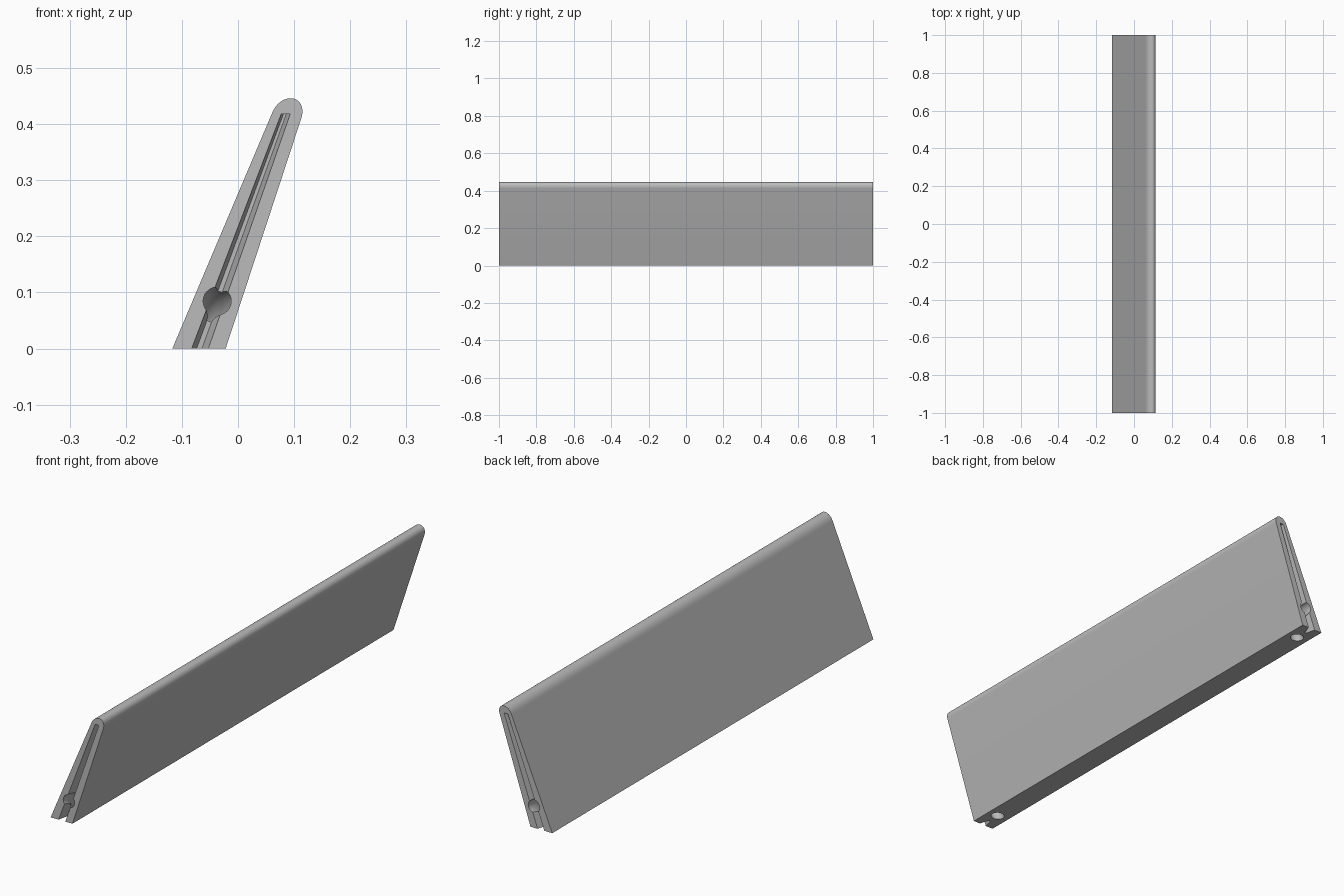
import bpy, bmesh, math
from mathutils import Vector
from mathutils.geometry import interpolate_bezier

cube = bpy.data.objects.get("Cube")
if cube:
    bpy.data.objects.remove(cube, do_unlink=True)

grey = bpy.data.materials.new("mid_grey")
grey.use_nodes = True
grey.diffuse_color = (0.5, 0.5, 0.5, 1)
grey.node_tree.nodes["Principled BSDF"].inputs["Base Color"].default_value = grey.diffuse_color


def loft(name, near, far):
    """Solid between two matching outlines of 3D points."""
    bm = bmesh.new()
    a = [bm.verts.new(p) for p in near]
    b = [bm.verts.new(p) for p in far]
    n = len(a)
    bm.faces.new(a)
    bm.faces.new(b[::-1])
    for i in range(n):
        bm.faces.new((a[i], b[i], b[(i + 1) % n], a[(i + 1) % n]))
    bmesh.ops.recalc_face_normals(bm, faces=bm.faces)
    mesh = bpy.data.meshes.new(name)
    bm.to_mesh(mesh)
    bm.free()
    mesh.materials.append(grey)
    obj = bpy.data.objects.new(name, mesh)
    bpy.context.collection.objects.link(obj)
    return obj


def outline(points, y):
    return [Vector((x, y, z)) for x, z in points]


# Leaning panel with a rounded top edge
cap = []
for seg in (((0.060, 0.418), (0.067, 0.436), (0.080, 0.446), (0.094, 0.446)),
            ((0.094, 0.446), (0.110, 0.446), (0.119, 0.430), (0.113, 0.411))):
    pts = [Vector((x, z, 0)) for x, z in seg]
    cap += [(p.x, p.y) for p in interpolate_bezier(*pts, 13)][:12]
profile = [(-0.117, 0)] + cap + [(0.113, 0.411), (-0.022, 0)]
panel = loft("leaning_panel", outline(profile, -1), outline(profile, 1))


def cut(cutter):
    cutter.hide_render = True
    mod = panel.modifiers.new(cutter.name, "BOOLEAN")
    mod.operation = "DIFFERENCE"
    mod.solver = "EXACT"
    mod.object = cutter
    bpy.context.view_layer.objects.active = panel
    bpy.ops.object.modifier_apply(modifier=mod.name)
    bpy.data.objects.remove(cutter, do_unlink=True)


# Tapered groove and curved cord passage at each end
slope = 0.365
mouth = [(-0.083, 0), (0.077, 0.418), (0.093, 0.418), (-0.052, 0)]
floor = [(-0.074, 0), (0.081, 0.418), (0.086, 0.418), (-0.064, 0)]


def extend(quad):
    """Carry the groove a little below the base."""
    (ax, az), b, c, (dx, dz) = quad
    return [(ax - 0.05 * slope, -0.05), b, c, (dx - 0.05 * slope, -0.05)]


for side in (-1, 1):
    near, far = outline(extend(mouth), side), outline(extend(floor), side * 0.96)
    outer = [p + (p - q) * 0.1 for p, q in zip(near, far)]
    cut(loft("end_groove_cutter", outer, far))

    bpy.ops.mesh.primitive_torus_add(
        major_radius=0.09, minor_radius=0.025, major_segments=64, minor_segments=32,
        location=(-0.068, side, 0),
        rotation=(0, math.pi / 2 + math.atan(slope), 0))
    passage = bpy.context.object
    passage.name = "cord_passage_cutter"
    passage.data.materials.append(grey)
    cut(passage)

bpy.ops.object.select_all(action="DESELECT")
panel.select_set(True)
bpy.context.view_layer.objects.active = panel
bpy.ops.object.shade_smooth_by_angle(angle=math.radians(30))
